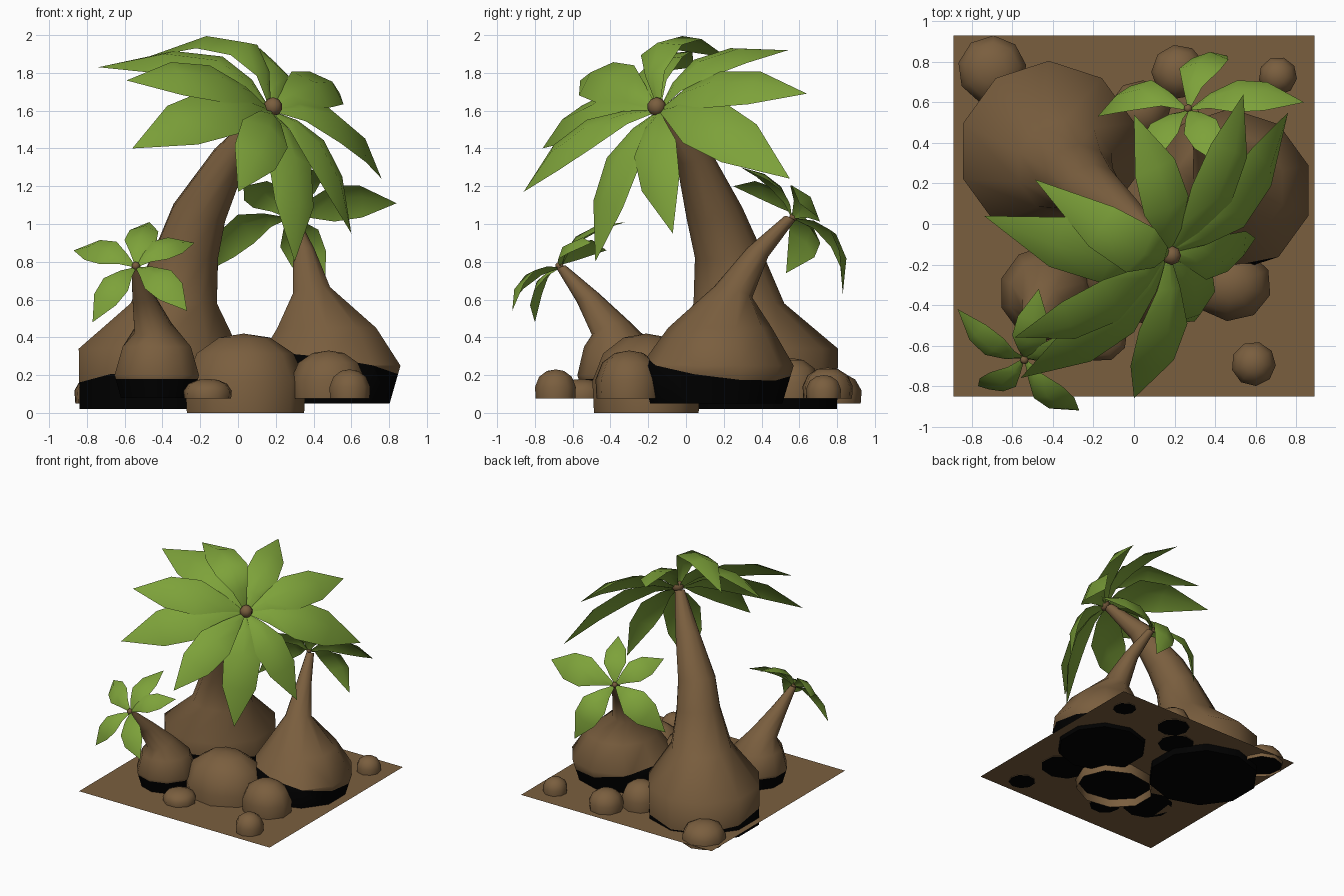
import bpy, bmesh, math
from mathutils import Vector as V

if "Cube" in bpy.data.objects:
    bpy.data.objects.remove(bpy.data.objects["Cube"])


def material(name, col):
    m = bpy.data.materials.new(name)
    m.diffuse_color = (*col, 1)
    m.use_nodes = True
    m.node_tree.nodes["Principled BSDF"].inputs["Base Color"].default_value = m.diffuse_color
    return m


BROWN = material("bark brown", (0.195, 0.113, 0.049))
GREEN = material("leaf green", (0.205, 0.36, 0.042))
BLACK = material("base black", (0.0, 0.0, 0.0))


def finish(name, bm, mats, angle=50):
    me = bpy.data.meshes.new(name)
    bm.to_mesh(me)
    bm.free()
    for m in mats:
        me.materials.append(m)
    for p in me.polygons:
        p.use_smooth = True
    me.set_sharp_from_angle(angle=math.radians(angle))
    ob = bpy.data.objects.new(name, me)
    bpy.context.collection.objects.link(ob)
    return ob


def loft(bm, rings):
    for a, b in zip(rings, rings[1:]):
        n = len(a)
        for i in range(n):
            bm.faces.new((a[i], a[(i + 1) % n], b[(i + 1) % n], b[i]))


# Swollen trunks: sections are (x, y, z, radius), rings tilt with the lean
def trunk(name, secs, band, sides=10):
    bm = bmesh.new()
    rings = []
    for k, (x, y, z, r) in enumerate(secs):
        c = V((x, y, z))
        t = V((0, 0, 1))
        if k > 2:
            nxt = V(secs[min(k + 1, len(secs) - 1)][:3])
            t = (nxt - V(secs[k - 1][:3])).normalized()
            t = (t + V((0, 0, 0.6))).normalized()
        q = V((0, 0, 1)).rotation_difference(t)
        rings.append([bm.verts.new(c + q @ V((r * math.cos(a), r * math.sin(a), 0)))
                      for a in (2 * math.pi * (i + 0.5) / sides for i in range(sides))])
    loft(bm, rings)
    bm.faces.new(rings[0][::-1])
    bm.faces.new(rings[-1])
    # black band below a slightly tilted plane
    co, no = V(band[:3]), V((-band[3], -band[4], 1)).normalized()
    bmesh.ops.bisect_plane(bm, geom=bm.verts[:] + bm.edges[:] + bm.faces[:],
                           plane_co=co, plane_no=no)
    for f in bm.faces:
        f.material_index = int((f.calc_center_median() - co).dot(no) < 0)
    finish(name, bm, [BROWN, BLACK], 65)


trunk("large_trunk", [(-.42, .36, .02, .44), (-.42, .36, .34, .445), (-.34, .28, .58, .24),
                      (-.27, .22, .85, .175), (-.205, .15, 1.06, .15),
                      (-.04, .04, 1.36, .095), (.15, -.13, 1.6, .04)],
      (-.42, .36, .16, .05, -.16))
trunk("middle_trunk", [(.47, .16, .05, .35), (.475, .165, .25, .405), (.47, .18, .45, .275),
                       (.39, .25, .64, .105), (.35, .38, .85, .06), (.29, .55, 1.03, .03)],
      (.47, .17, .245, -.15, -.13))
trunk("small_trunk", [(-.43, -.34, .08, .2), (-.43, -.34, .2, .235), (-.43, -.35, .35, .19),
                      (-.45, -.4, .45, .105), (-.5, -.52, .61, .062), (-.54, -.66, .77, .025)],
      (-.43, -.34, .18, 0, 0))


# Leaf crowns: each folded leaf arches from the crown centre to its tip (x, y, z, arch)
def crown(name, centre, axis, tips, ratio, bud):
    c, n = V(centre), V(axis).normalized()
    bm = bmesh.new()
    profile = [(0.03, .1), (.19, .46), (.44, .97), (.72, .87), (1, 0)]
    for *tip, arch in tips:
        tip = V(tip)
        length = (tip - c).length
        mid = (c + tip) / 2 + n * arch * length
        prev = None
        for t, w in profile:
            p = c * (1 - t) ** 2 + mid * 2 * t * (1 - t) + tip * t * t
            tan = ((mid - c) * (1 - t) + (tip - mid) * t).normalized()
            side = (tip - c).cross(n).normalized()
            up = side.cross(tan)
            hw = w * ratio * length
            cur = [bm.verts.new(p)]
            if w:
                cur = [bm.verts.new(p - side * hw - up * hw * .35), cur[0],
                       bm.verts.new(p + side * hw - up * hw * .35)]
            if prev and w:
                for i in (0, 1):
                    bm.faces.new((prev[i], prev[i + 1], cur[i + 1], cur[i]))
            elif prev:
                for i in (0, 1):
                    bm.faces.new((prev[i], prev[i + 1], cur[0]))
            prev = cur
    finish(name + "_leaves", bm, [GREEN], 60)
    # bud in the middle
    bm = bmesh.new()
    bmesh.ops.create_uvsphere(bm, u_segments=8, v_segments=5, radius=bud)
    bmesh.ops.translate(bm, verts=bm.verts, vec=c + n * bud * .6)
    finish(name + "_bud", bm, [BROWN])


crown("large_crown", (.17, -.14, 1.6), (.5, -.5, .7),
      [(-.74, .04, 1.83, .5), (-.49, .22, 1.88, .85), (0, .54, 1.92, .45),
       (.54, .64, 1.69, .36), (.76, .55, 1.24, .4), (.6, -.07, .95, .4),
       (.3, -.48, .8, .35), (0, -.86, 1.17, .35), (-.56, -.76, 1.4, .35),
       (-.59, -.56, 1.76, .35)], .17, .05)
crown("middle_crown", (.27, .56, 1.03), (-.25, .75, .6),
      [(.84, .6, 1.11, .4), (.46, .83, .63, .6), (-.18, .53, .74, .6),
       (.03, .25, 1.2, .45), (.43, .29, 1.3, .4)], .22, .022)
crown("small_crown", (-.54, -.66, .77), (-.1, -.75, .6),
      [(-.87, -.42, .86, .45), (-.47, -.32, 1.01, .45), (-.23, -.5, .9, .45),
       (-.27, -.92, .54, .45), (-.77, -.8, .48, .45)], .21, .022)


# Stones: faceted domes (x, y, radius x, radius y, bottom, top)
stones = [(.03, -.21, .33, .29, 0, .42), (-.16, -.55, .13, .13, .075, .18),
          (.48, -.3, .2, .18, .075, .33), (.59, -.69, .11, .11, .075, .23),
          (-.7, .76, .17, .17, .05, .22), (.22, .75, .135, .135, .075, .24),
          (.71, .73, .095, .095, .075, .2), (.03, .56, .15, .15, .075, .29)]
for k, (x, y, rx, ry, z0, z1) in enumerate(stones):
    bm = bmesh.new()
    rings = []
    for s, h in ((.97, 0), (1, .4), (.8, .75), (.42, .95)):
        rings.append([bm.verts.new((x + rx * s * math.cos(a), y + ry * s * math.sin(a),
                                    z0 + (z1 - z0) * h))
                      for a in (2 * math.pi * (i + .3 * k) / 9 for i in range(9))])
    loft(bm, rings)
    top = bm.verts.new((x, y, z1))
    for i in range(9):
        bm.faces.new((rings[-1][i], rings[-1][(i + 1) % 9], top))
    # dark underside, recessed in the large stone
    zc = max(z0, .07)
    cap = bm.faces.new([bm.verts.new((v.co.x, v.co.y, zc)) for v in reversed(rings[0])])
    cap.material_index = 1
    finish("stone_%d" % (k + 1), bm, [BROWN, BLACK])

# Flat square of soil
bm = bmesh.new()
bm.faces.new([bm.verts.new(p) for p in ((-.89, -.85, .08), (.89, -.85, .08),
                                        (.89, .93, .08), (-.89, .93, .08))])
finish("soil", bm, [BROWN])
